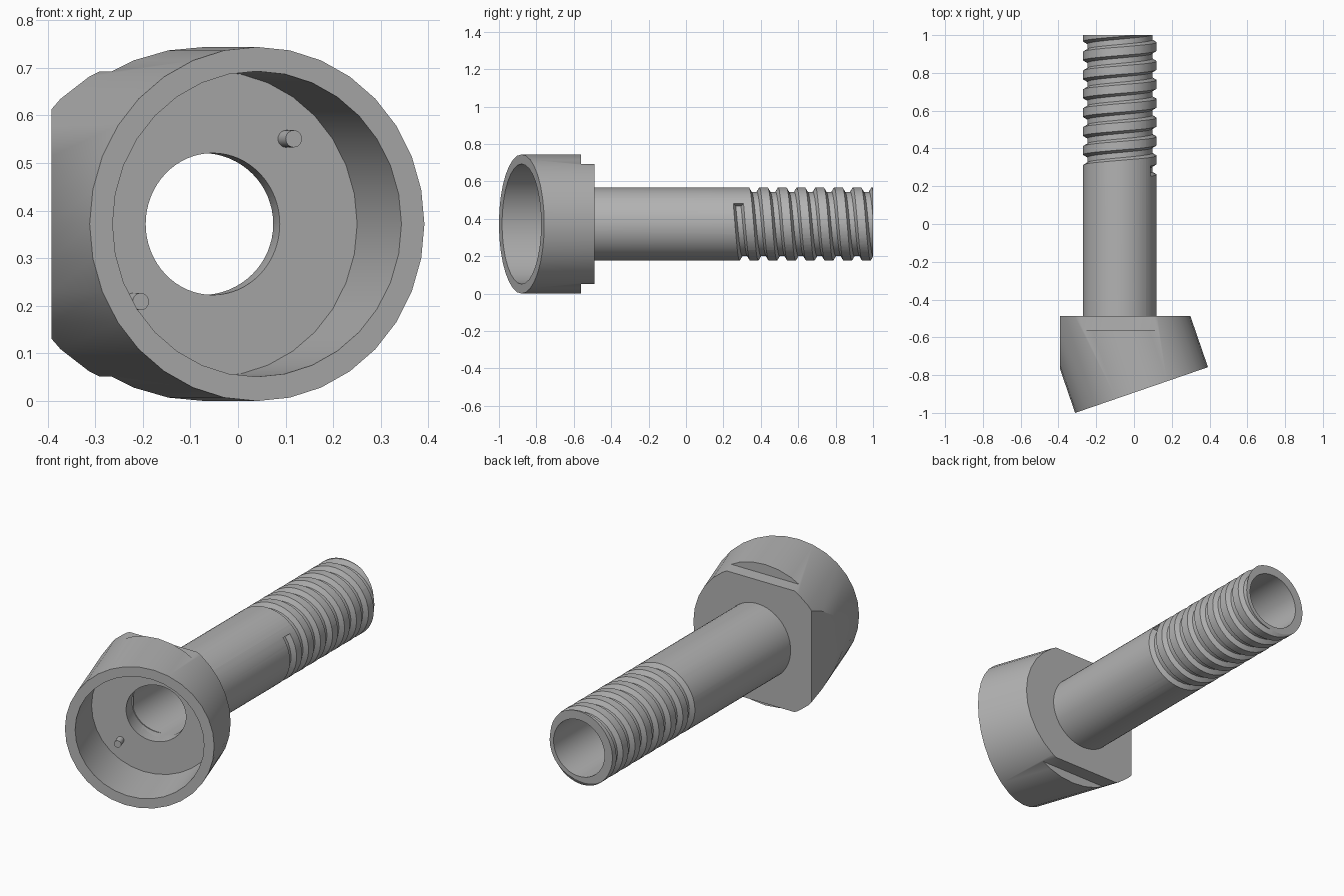
import bpy, bmesh, math
from mathutils import Matrix, Vector

default = bpy.data.objects.get("Cube")
if default:
    bpy.data.objects.remove(default, do_unlink=True)

TILT = math.radians(19)
MID_Z = 0.372
HEAD = Vector((0.04, -0.879, MID_Z))     # centre of the slanted rim
SHAFT = Vector((-0.075, 0, MID_Z))       # centre line of the tube
BACK = -0.488                            # rear face of the head
SHAFT_R, BORE_R = 0.195, 0.149
FLOOR = 0.286                            # depth of the cup

metal = bpy.data.materials.new("grey_metal")
metal.use_nodes = True
metal.diffuse_color = (0.45, 0.45, 0.45, 1)
metal.node_tree.nodes["Principled BSDF"].inputs["Base Color"].default_value = (0.45, 0.45, 0.45, 1)


def finish(bm, name):
    bmesh.ops.recalc_face_normals(bm, faces=bm.faces)
    mesh = bpy.data.meshes.new(name)
    bm.to_mesh(mesh)
    bm.free()
    mesh.materials.append(metal)
    obj = bpy.data.objects.new(name, mesh)
    bpy.context.collection.objects.link(obj)
    return obj


def cylinder(name, origin, tilt, start, end, radius, segments, u=0, v=0):
    """Cylinder running backwards from start to end along a tilted axis."""
    frame = (Matrix.Translation(origin) @ Matrix.Rotation(tilt, 4, "Z")
             @ Matrix.Rotation(-math.pi / 2, 4, "X"))
    bm = bmesh.new()
    bmesh.ops.create_cone(bm, cap_ends=True, segments=segments, radius1=radius, radius2=radius,
                          depth=end - start,
                          matrix=frame @ Matrix.Translation((u, -v, (start + end) / 2)))
    return finish(bm, name)


def box(name, low, high):
    low, high = Vector(low), Vector(high)
    bm = bmesh.new()
    bmesh.ops.create_cube(bm, size=1, matrix=Matrix.Translation((low + high) / 2)
                          @ Matrix.Diagonal((*(high - low), 1)))
    return finish(bm, name)


def helix_cutter(name, start_y, pitch, steps, first):
    """Trapezoid swept along a helix around the tube."""
    profile = [(0.172, -0.014), (0.172, 0.014), (0.215, 0.039), (0.215, -0.039)]
    bm = bmesh.new()
    rings = []
    for i in range(steps):
        a = math.tau * (first + i) / 32
        y = start_y + pitch * i / 32
        rings.append([bm.verts.new(SHAFT + Vector((r * math.sin(a), y + dy, r * math.cos(a))))
                      for r, dy in profile])
    for p, q in zip(rings, rings[1:]):
        for j in range(4):
            k = (j + 1) % 4
            bm.faces.new((p[j], p[k], q[k], q[j]))
    bm.faces.new(rings[0])
    bm.faces.new(rings[-1])
    return finish(bm, name)


def activate(obj):
    bpy.ops.object.select_all(action="DESELECT")
    obj.select_set(True)
    bpy.context.view_layer.objects.active = obj


def cut(obj, cutters):
    activate(obj)
    for cutter in cutters:
        mod = obj.modifiers.new("cut", "BOOLEAN")
        mod.operation = "DIFFERENCE"
        mod.solver = "EXACT"
        mod.object = cutter
        bpy.ops.object.modifier_apply(modifier=mod.name)


# Main solids
head = cylinder("slanted_head", HEAD, TILT, 0, 0.75, 0.372, 32)
tube = cylinder("threaded_tube", SHAFT, 0, BACK, 1, SHAFT_R, 64)

# Cutters: outer trims, cup, bores and thread groove
trims = [box("back_cutter", (-2, BACK, -1), (2, 1, 2)),
         box("side_flat_cutter", (-2, -2, -1), (-0.392, 1, 2)),
         box("top_step_cutter", (-1, -0.562, 0.692), (1, 0, 1)),
         box("bottom_step_cutter", (-1, -0.562, -1), (1, 0, 0.052))]
cup = cylinder("cup_cutter", HEAD, TILT, -0.1, FLOOR, 0.321, 32)
drill = cylinder("drill_cutter", HEAD, TILT, FLOOR - 0.05, FLOOR + 0.1, BORE_R, 64)
bore = cylinder("bore_cutter", SHAFT, 0, -0.56, 1.1, BORE_R, 64)
groove = helix_cutter("groove_cutter", 0.28, 0.1, 256, 5)

cut(head, trims + [cup, drill, bore])
cut(tube, [groove, bore, drill])
for cutter in trims + [cup, drill, bore, groove]:
    bpy.data.objects.remove(cutter, do_unlink=True)

# Locating pins on the cup floor
pins = [cylinder(name, HEAD, TILT, FLOOR - 0.05, FLOOR + 0.005, 0.018, 24, u, v)
        for name, u, v in (("upper_pin", 0.163, 0.179), ("lower_pin", -0.177, -0.163))]

for obj in [head, tube] + pins:
    activate(obj)
    bpy.ops.object.shade_smooth_by_angle(angle=math.radians(30))
